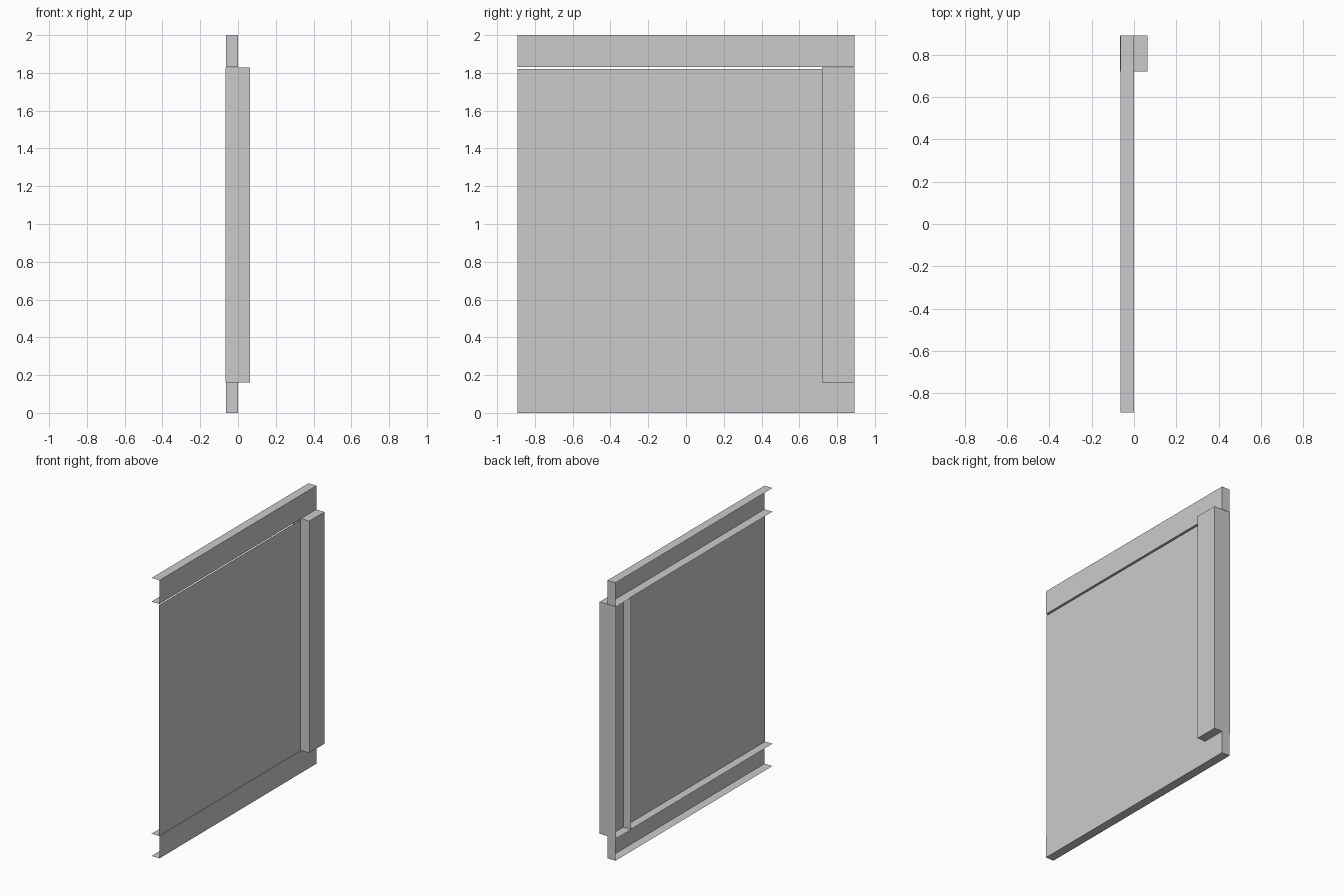
import bpy, bmesh

if "Cube" in bpy.data.objects:
    bpy.data.objects.remove(bpy.data.objects["Cube"])

Y = 0.892      # half length
BACK = -0.064  # rear edge of the flanges


def open_box(name, lo, hi, open_sides):
    """Sheet-metal box: a cube whose listed sides are left open."""
    bm = bmesh.new()
    bmesh.ops.create_cube(bm, size=1)
    bm.normal_update()
    axes = {"-x": (0, -1), "+x": (0, 1), "-y": (1, -1), "+y": (1, 1)}
    doomed = [f for f in bm.faces
              if any(f.normal[a] * s > 0.9 for a, s in (axes[k] for k in open_sides))]
    bmesh.ops.delete(bm, geom=doomed, context='FACES')
    for v in bm.verts:
        v.co = [lo[i] if v.co[i] < 0 else hi[i] for i in range(3)]
    mesh = bpy.data.meshes.new(name)
    bm.to_mesh(mesh)
    bm.free()
    obj = bpy.data.objects.new(name, mesh)
    bpy.context.collection.objects.link(obj)
    return obj


# Channel-shaped rails, open at the back and at the near end
for name, z0, z1 in (("bottom_rail", 0.0, 0.16), ("top_rail", 1.83, 2.0)):
    open_box(name, (BACK, -Y, z0), (0, Y, z1), ("-x", "-y"))

# Thin panel sheet set just behind the rail faces, with a slit at the top
bpy.ops.mesh.primitive_plane_add(size=1, location=(-0.005, 0, 0.99), rotation=(0, 1.5707963, 0))
panel = bpy.context.object
panel.name = "panel_sheet"
panel.scale = (1.66, 2 * Y, 1)

# Upright post at the far end, open at the back
open_box("end_post", (-0.067, 0.72, 0.16), (0.064, Y, 1.828), ("-x",))
